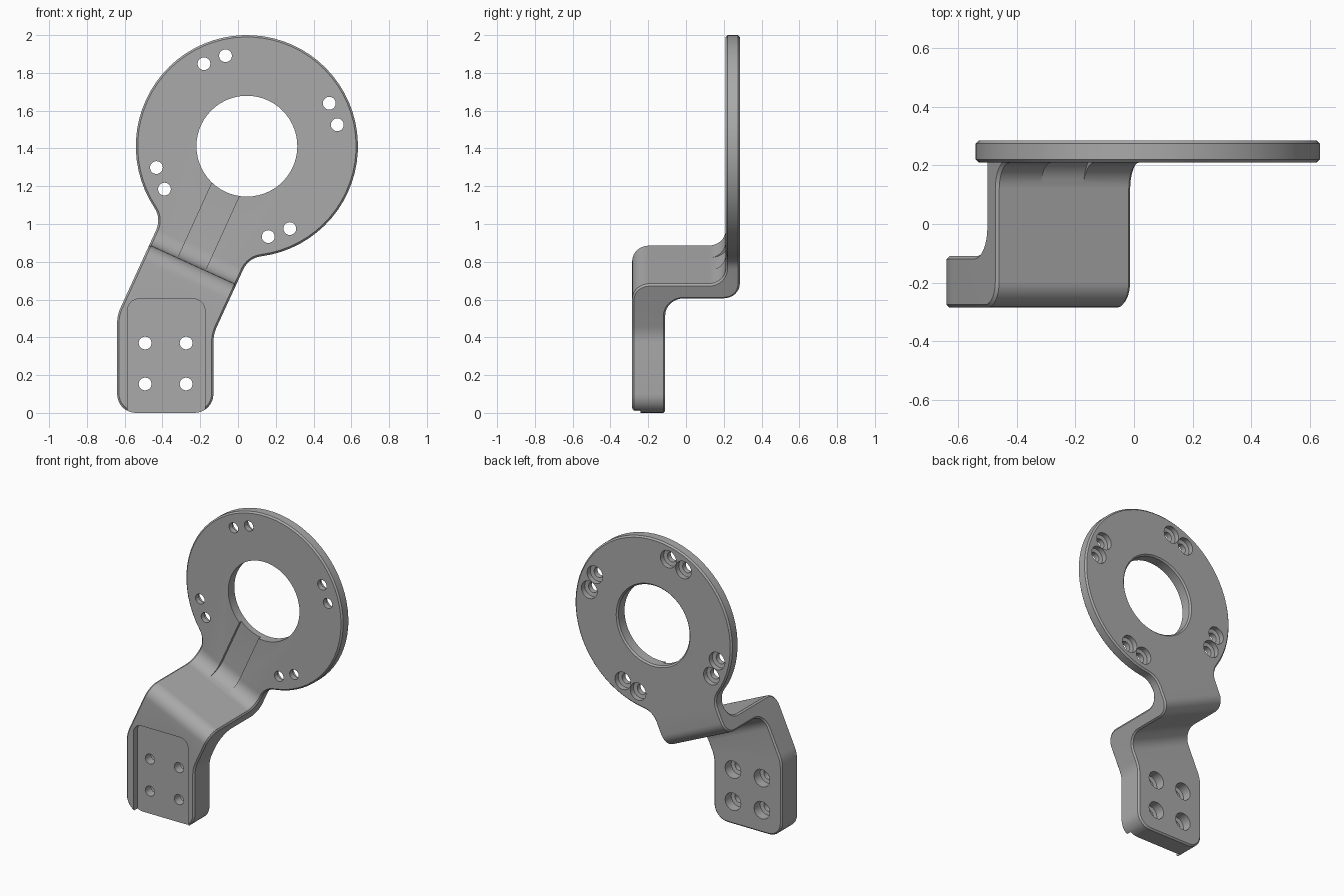
import bpy, bmesh, math
from mathutils import Vector

cube = bpy.data.objects.get("Cube")
if cube:
    bpy.data.objects.remove(cube, do_unlink=True)

# Frame of the slanted arm: t runs across it, s runs along it
TILT = math.radians(24.5)
SIN, COS = math.sin(TILT), math.cos(TILT)
RING_X, RING_Z, RING_R, HOLE_R = 0.047, 1.412, 0.588, 0.267
AXIS_T = RING_X * COS - RING_Z * SIN
RING_S = RING_X * SIN + RING_Z * COS
ARM_HALF, NECK_R = 0.253, 0.12


def slant(t, s):
    return (t * COS + s * SIN, s * COS - t * SIN)


def arc(cx, cy, r, a0, a1, n):
    angles = [math.radians(a0 + (a1 - a0) * i / n) for i in range(n + 1)]
    return [(cx + r * math.cos(a), cy + r * math.sin(a)) for a in angles]


def rounded(points, steps=8):
    """Round each (x, y, radius) corner; plain (x, y) stays sharp."""
    out = []
    for i, p in enumerate(points):
        here = Vector(p[:2])
        if len(p) < 3:
            out.append(tuple(here))
            continue
        u = (Vector(points[i - 1][:2]) - here).normalized()
        v = (Vector(points[(i + 1) % len(points)][:2]) - here).normalized()
        half = u.angle(v) / 2
        centre = here + (u + v).normalized() * (p[2] / math.sin(half))
        start = here + u * (p[2] / math.tan(half)) - centre
        end = here + v * (p[2] / math.tan(half)) - centre
        sweep = math.atan2(start.x * end.y - start.y * end.x, start.dot(end))
        a0 = math.degrees(math.atan2(start.y, start.x))
        out += arc(centre.x, centre.y, p[2], a0, a0 + math.degrees(sweep), steps)
    return out


def prism(name, loops, place):
    """Skin a stack of (outline, height) loops and cap both ends."""
    bm = bmesh.new()
    rows = [[bm.verts.new(place(a, b, h)) for a, b in pts] for pts, h in loops]
    n = len(rows[0])
    for low, high in zip(rows, rows[1:]):
        for i in range(n):
            j = (i + 1) % n
            bm.faces.new((low[i], low[j], high[j], high[i]))
    bm.faces.new(rows[0][::-1])
    bm.faces.new(rows[-1])
    bmesh.ops.recalc_face_normals(bm, faces=bm.faces)
    mesh = bpy.data.meshes.new(name)
    bm.to_mesh(mesh)
    bm.free()
    obj = bpy.data.objects.new(name, mesh)
    bpy.context.collection.objects.link(obj)
    return obj


def upright(x, z, y):
    return (x, y, z)


def across(y, s, t):
    x, z = slant(t, s)
    return (x, y, z)


def bore(name, x, z, steps, n):
    """Round cutter along y through (radius, y) steps."""
    return prism(name, [(arc(x, z, r, 0, 360 - 360 / n, n - 1), y) for r, y in steps], upright)


def apply_boolean(obj, cutter, operation):
    mod = obj.modifiers.new("cut", 'BOOLEAN')
    mod.operation, mod.solver, mod.object = operation, 'EXACT', cutter
    bpy.ops.object.modifier_apply(modifier=mod.name)
    bpy.data.objects.remove(cutter, do_unlink=True)


# Front outline: ring, filleted neck, slanted arm and rounded foot
reach = ARM_HALF + NECK_R
drop = math.sqrt((RING_R + NECK_R) ** 2 - reach ** 2)
meet = math.degrees(math.atan2(drop, reach))
neck_s = RING_S - drop
local = arc(AXIS_T + reach, neck_s, NECK_R, 180, 180 - meet, 8)
local += arc(AXIS_T, RING_S, RING_R, -meet, 180 + meet, 56)[1:]
local += arc(AXIS_T - reach, neck_s, NECK_R, meet, 0, 8)[1:]
outline = [slant(t, s) for t, s in local]
outline += [(-0.64, 0.517, 0.2), (-0.64, 0, 0.1), (-0.13, 0, 0.1), (-0.13, 0.417, 0.2)]
outline = rounded(outline)

# Side profile: thick foot, shelf and thin upper plate with rounded bends
profile = rounded([(-0.285, -1), (-0.285, 0.615, 0.09), (0.21, 0.615, 0.09), (0.21, 2.3),
                   (0.285, 2.3), (0.285, 0.53, 0.085), (-0.11, 0.53, 0.1), (-0.11, -1)])

bracket = prism("bracket", [(profile, -2), (profile, 1)], across)
bpy.context.view_layer.objects.active = bracket
bracket.select_set(True)
apply_boolean(bracket, prism("outline_cutter", [(outline, -0.5), (outline, 0.5)], upright), 'INTERSECT')

# Small chamfer around the outer edges
bevel = bracket.modifiers.new("chamfer", 'BEVEL')
bevel.width, bevel.segments = 0.01, 1
bevel.limit_method, bevel.angle_limit = 'ANGLE', math.radians(50)
bevel.use_clamp_overlap = False
bpy.ops.object.modifier_apply(modifier=bevel.name)

# Recess on the foot front, open at the bottom
recess = rounded([(-0.585, -0.1), (-0.175, -0.1), (-0.175, 0.603, 0.06), (-0.585, 0.603, 0.06)])
cutters = [prism("recess_cutter", [(recess, -0.4), (recess, -0.24)], upright)]

# Shallow channel from the bend to the centre opening
channel = rounded([(0, 0.617), (0.232, 0.617, 0.1), (0.232, 1.2), (0, 1.2)])
cutters.append(prism("channel_cutter", [(channel, -0.63), (channel, -0.47)], across))

# Centre opening, chamfered at the back
cutters.append(bore("opening_cutter", RING_X, RING_Z,
                    [(HOLE_R, 0), (HOLE_R, 0.275), (HOLE_R + 0.025, 0.3)], 56))

# Paired screw holes around the ring, with wide seats at the back
for quarter in range(4):
    for side in (-7.1, 7.1):
        a = math.radians(20.4 + 90 * quarter + side)
        cutters.append(bore("ring_hole_cutter", RING_X + 0.492 * math.cos(a), RING_Z + 0.492 * math.sin(a),
                            [(0.034, 0), (0.034, 0.245), (0.059, 0.25), (0.059, 0.35)], 20))

# Four screw holes in the foot, with wide seats at the back
for x in (-0.492, -0.275):
    for z in (0.153, 0.37):
        cutters.append(bore("foot_hole_cutter", x, z,
                            [(0.034, -0.4), (0.034, -0.18), (0.059, -0.175), (0.059, 0)], 20))

for cutter in cutters:
    apply_boolean(bracket, cutter, 'DIFFERENCE')

# Plain grey finish
grey = bpy.data.materials.new("grey_metal")
grey.use_nodes = True
colour = (0.4, 0.4, 0.4, 1)
grey.diffuse_color = colour
grey.node_tree.nodes["Principled BSDF"].inputs["Base Color"].default_value = colour
bracket.data.materials.clear()
bracket.data.materials.append(grey)
for face in bracket.data.polygons:
    face.material_index = 0
bpy.ops.object.shade_smooth_by_angle(angle=math.radians(30))
